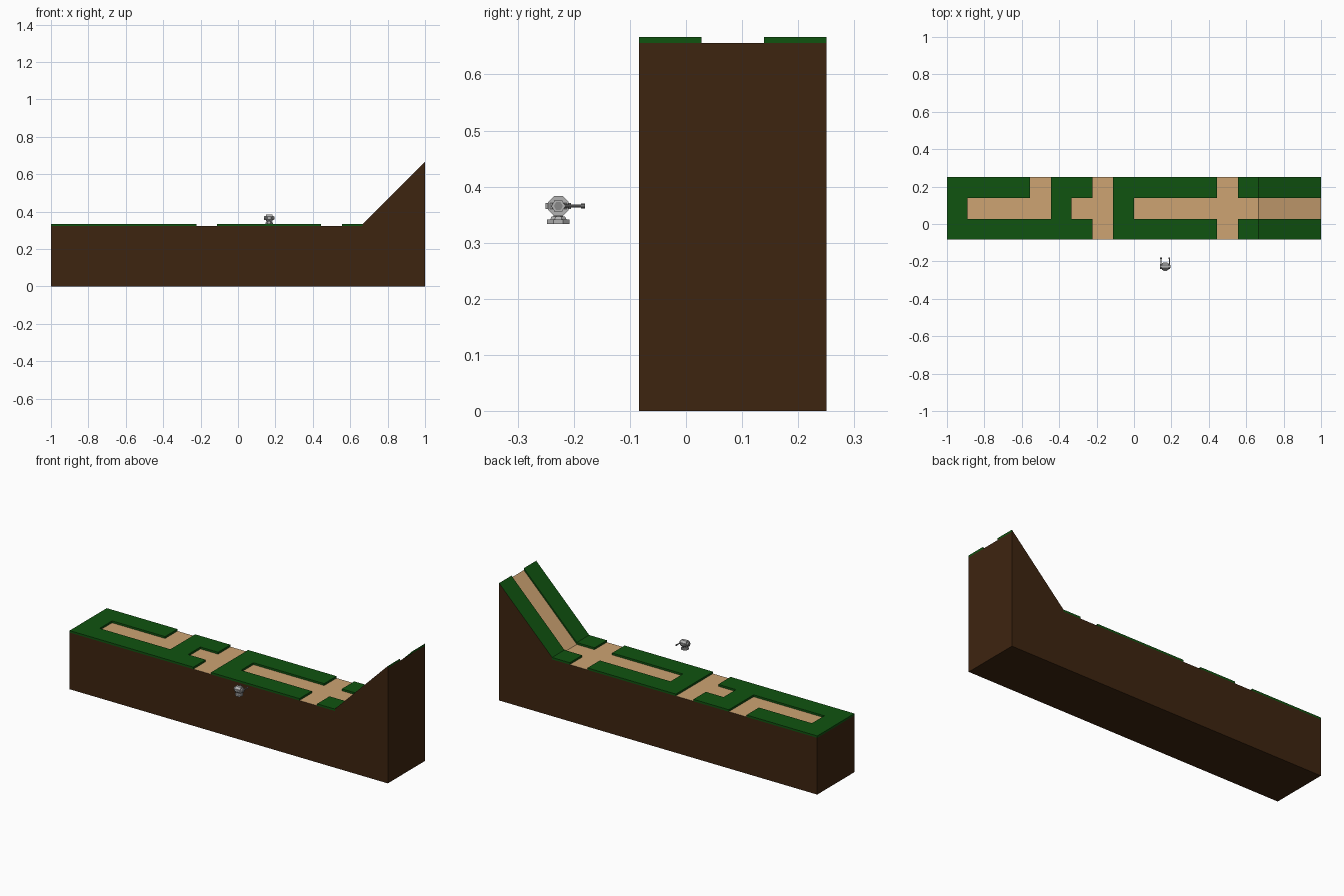
import bpy, bmesh, math
from mathutils import Matrix, Vector

if "Cube" in bpy.data.objects:
    bpy.data.objects.remove(bpy.data.objects["Cube"])


def material(name, rgb):
    m = bpy.data.materials.new(name)
    m.diffuse_color = (*rgb, 1)
    m.use_nodes = True
    m.node_tree.nodes["Principled BSDF"].inputs["Base Color"].default_value = m.diffuse_color
    return m


EARTH = material("earth brown", (0.048, 0.018, 0.005))
GRASS = material("grass green", (0.005, 0.088, 0.005))
SAND = material("path sand", (0.61, 0.37, 0.17))
LIGHT = material("light grey", (0.45, 0.45, 0.45))
DARK = material("mid grey", (0.25, 0.25, 0.25))

CELL = 1 / 9           # each tile is 3 x 3 cells
Y0 = -1 / 12           # front edge of the strip
STEP = 0.011           # grass thickness

# Ground plan, back row first: '#' grass, '.' path
PLAN = ["####.##.#####.####",
        "#....#..#.........",
        "#######.#####.####"][::-1]


def is_grass(i, j):
    return 0 <= i < 18 and 0 <= j < 3 and PLAN[j][i] == "#"


def height(x):
    return 1 / 3 + max(0, x - 2 / 3)


def finish(name, bm, *mats):
    bmesh.ops.remove_doubles(bm, verts=bm.verts, dist=1e-5)
    me = bpy.data.meshes.new(name)
    bm.to_mesh(me)
    bm.free()
    for m in mats:
        me.materials.append(m)
    ob = bpy.data.objects.new(name, me)
    bpy.context.collection.objects.link(ob)
    return ob


def quad(bm, pts, mat=0):
    f = bm.faces.new([bm.verts.new(p) for p in pts])
    f.material_index = mat


# Grass slabs (tops and step walls) and sunken path
grass, path = bmesh.new(), bmesh.new()
for j in range(3):
    for i in range(18):
        x, y = -1 + i * CELL, Y0 + j * CELL
        ring = [(x, y), (x + CELL, y), (x + CELL, y + CELL), (x, y + CELL)]
        if not is_grass(i, j):
            quad(path, [(a, b, height(a) - STEP) for a, b in ring])
            continue
        quad(grass, [(a, b, height(a)) for a, b in ring])
        for k, (di, dj) in enumerate([(0, -1), (1, 0), (0, 1), (-1, 0)]):
            if is_grass(i + di, j + dj):
                continue
            (a, b), (c, d) = ring[k], ring[(k + 1) % 4]
            # the long outer sides of the ramp stay earth coloured
            outer_ramp = i >= 15 and not 0 <= j + dj < 3
            quad(grass, [(a, b, height(a) - STEP), (c, d, height(c) - STEP),
                         (c, d, height(c)), (a, b, height(a))], int(outer_ramp))
finish("grass", grass, GRASS, EARTH)
finish("path", path, SAND)


# Earth body: side profile extruded across the strip, top left open
def earth(name, x0, x1):
    bm = bmesh.new()
    pts = [(x0, 0), (x1, 0), (x1, height(x1) - STEP), (x0, height(x0) - STEP)]
    f = bm.faces.new([bm.verts.new((x, Y0, z)) for x, z in pts])
    ext = bmesh.ops.extrude_face_region(bm, geom=[f])
    vs = [v for v in ext["geom"] if isinstance(v, bmesh.types.BMVert)]
    bmesh.ops.translate(bm, verts=vs, vec=(0, 3 * CELL, 0))
    bmesh.ops.recalc_face_normals(bm, faces=bm.faces)
    bm.normal_update()
    bmesh.ops.delete(bm, geom=[g for g in bm.faces if g.normal.z > 0.1],
                     context="FACES_ONLY")
    finish(name, bm, EARTH)


earth("flat_earth", -1, 2 / 3)
earth("ramp_earth", 2 / 3, 1)

# Small twin-barrel gun turret floating in front of the strip
CENTRE = Vector((1 / 6, -0.2275, 0))
HEAD_Z = 0.3655


def prism(name, axis, at, r1, r2, depth, sides, mat, turn=0.0):
    bm = bmesh.new()
    rot = {"x": Matrix.Rotation(math.pi / 2, 4, "Y"),
           "y": Matrix.Rotation(-math.pi / 2, 4, "X"),
           "z": Matrix.Identity(4)}[axis]
    bmesh.ops.create_cone(bm, cap_ends=True, segments=sides, radius1=r1,
                          radius2=r2, depth=depth,
                          matrix=Matrix.Translation(CENTRE + Vector(at)) @ rot
                          @ Matrix.Rotation(turn, 4, "Z"))
    return finish(name, bm, mat)


E = math.pi / 8
prism("turret_foot", "z", (0, 0, 0.3375), 0.0215, 0.0215, 0.008, 8, LIGHT, E)
prism("turret_plinth", "z", (0, 0, 0.344), 0.016, 0.013, 0.006, 8, LIGHT, E)
prism("turret_neck", "z", (0, 0, 0.350), 0.009, 0.009, 0.012, 8, DARK, E)
prism("turret_head", "x", (0, 0, HEAD_Z), 0.0195, 0.0195, 0.034, 8, LIGHT, E)
prism("turret_band", "z", (0, 0, HEAD_Z), 0.0245, 0.0245, 0.011, 8, LIGHT, E)
for side, s in (("left", -1), ("right", 1)):
    prism(side + "_hub", "x", (s * 0.0215, 0, HEAD_Z), 0.0125, 0.0125, 0.010, 6, LIGHT)
    prism(side + "_hub_cap", "x", (s * 0.0265, 0, HEAD_Z), 0.008, 0.008, 0.004, 6, DARK)
    prism(side + "_barrel", "y", (s * 0.0225, 0.023, HEAD_Z), 0.003, 0.003, 0.046, 8, DARK)
    prism(side + "_muzzle", "y", (s * 0.0225, 0.044, HEAD_Z), 0.0042, 0.0042, 0.007, 8, DARK)
